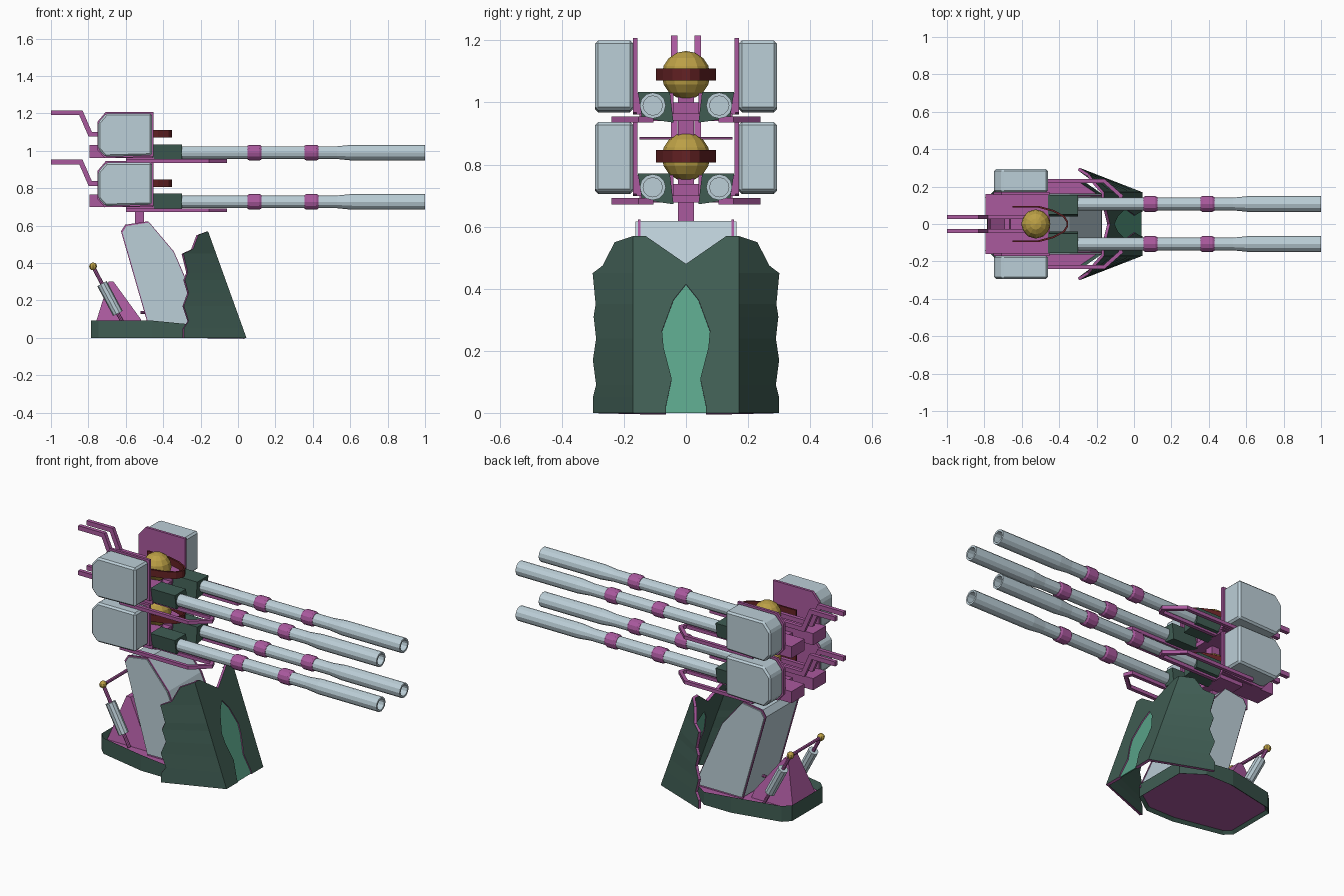
import bpy, bmesh, math
from mathutils import Vector

if "Cube" in bpy.data.objects:
    bpy.data.objects.remove(bpy.data.objects["Cube"])


def material(name, rgb):
    m = bpy.data.materials.new(name)
    m.diffuse_color = (*rgb, 1)
    m.use_nodes = True
    m.node_tree.nodes["Principled BSDF"].inputs["Base Color"].default_value = m.diffuse_color
    return m


STEEL = material("pale_steel", (0.50, 0.62, 0.68))
PURPLE = material("purple", (0.40, 0.10, 0.34))
GREEN = material("dark_green", (0.05, 0.108, 0.086))
TEAL = material("bright_green", (0.10, 0.36, 0.245))
GOLD = material("gold", (0.50, 0.35, 0.06))
RED = material("dark_red", (0.13, 0.016, 0.018))


def finish(bm, name, *mats):
    bmesh.ops.recalc_face_normals(bm, faces=bm.faces)
    me = bpy.data.meshes.new(name)
    bm.to_mesh(me)
    bm.free()
    for m in mats:
        me.materials.append(m)
    ob = bpy.data.objects.new(name, me)
    bpy.context.collection.objects.link(ob)
    return ob


def prism_bm(pts, a, b, axis):
    """Extrude a flat outline along one axis from a to b."""
    place = {'x': lambda p, t: (t, p[0], p[1]),
             'y': lambda p, t: (p[0], t, p[1]),
             'z': lambda p, t: (p[0], p[1], t)}[axis]
    bm = bmesh.new()
    lo = [bm.verts.new(place(p, a)) for p in pts]
    hi = [bm.verts.new(place(p, b)) for p in pts]
    n = len(pts)
    bm.faces.new(lo)
    bm.faces.new(hi[::-1])
    for i in range(n):
        bm.faces.new((lo[i], lo[(i + 1) % n], hi[(i + 1) % n], hi[i]))
    return bm


def prism(name, pts, a, b, mat, axis='y'):
    return finish(prism_bm(pts, a, b, axis), name, mat)


def box(name, x0, x1, y0, y1, z0, z1, mat):
    return prism(name, [(x0, z0), (x1, z0), (x1, z1), (x0, z1)], y0, y1, mat)


def strip(path, w):
    """Outline of a mitred band of width w following a 2D path."""
    path = [Vector(p) for p in path]
    left, right = [], []
    for i, p in enumerate(path):
        d0 = (p - path[max(i - 1, 0)]).normalized()
        d1 = (path[min(i + 1, len(path) - 1)] - p).normalized()
        d0, d1 = (d0 if d0.length else d1), (d1 if d1.length else d0)
        n = (Vector((-d0.y, d0.x)) + Vector((-d1.y, d1.x))).normalized()
        n *= w / 2 / max(n.dot(Vector((-d0.y, d0.x))), 0.5)
        left.append(p + n)
        right.append(p - n)
    return left + right[::-1]


def scaled(pts, d):
    """Grow an outline outward by about d around its centre."""
    cx = sum(p[0] for p in pts) / len(pts)
    cz = sum(p[1] for p in pts) / len(pts)
    hx = max(abs(p[0] - cx) for p in pts)
    hz = max(abs(p[1] - cz) for p in pts)
    return [(cx + (x - cx) * (1 + d / hx), cz + (z - cz) * (1 + d / hz)) for x, z in pts]


def lathe(name, profile, y, z, mat, n=12):
    """Revolve (x, radius) around an axis parallel to x."""
    bm = bmesh.new()
    rings = [[bm.verts.new((x, y + r * math.cos(2 * math.pi * k / n),
                            z + r * math.sin(2 * math.pi * k / n)))
              for k in range(n)] for x, r in profile]
    for r0, r1 in zip(rings, rings[1:]):
        for k in range(n):
            bm.faces.new((r0[k], r0[(k + 1) % n], r1[(k + 1) % n], r1[k]))
    bm.faces.new(rings[0])
    bm.faces.new(rings[-1])
    return finish(bm, name, mat)


def rod(name, p, q, r, mat, n=8):
    p, q = Vector(p), Vector(q)
    bm = bmesh.new()
    bmesh.ops.create_cone(bm, cap_ends=True, segments=n, radius1=r, radius2=r, depth=(q - p).length)
    rot = (q - p).to_track_quat('Z', 'Y')
    for v in bm.verts:
        v.co = rot @ v.co + (p + q) / 2
    return finish(bm, name, mat)


def ball(name, c, r, mat, u=12, v=8):
    bm = bmesh.new()
    bmesh.ops.create_uvsphere(bm, u_segments=u, v_segments=v, radius=r)
    bmesh.ops.translate(bm, verts=bm.verts, vec=c)
    return finish(bm, name, mat)


# Two stacked gun tiers
BARREL = [(-0.32, 0.034), (0.53, 0.034), (0.61, 0.042), (1.0, 0.042), (1.0, 0.031), (0.88, 0.031)]
for tier, dz in (("upper", 0.0), ("lower", -0.263)):
    for side, s in (("front", -1), ("rear", 1)):
        nm = f"{tier}_{side}_"
        y, z = 0.107 * s, 0.99 + dz
        # barrel with collars, and its holder
        lathe(nm + "barrel", BARREL, y, z, STEEL)
        for i, x in enumerate((0.05, 0.355)):
            lathe(nm + f"collar_{i}", [(x, 0.036), (x + 0.01, 0.042), (x + 0.065, 0.042), (x + 0.075, 0.036)],
                  y, z, PURPLE)
        prism(nm + "holder", [(0.052 * s, 1.034 + dz), (0.155 * s, 1.034 + dz),
                              (0.142 * s, 0.95 + dz), (0.04 * s, 0.935 + dz)], -0.46, -0.3, GREEN, 'x')
        # receiver behind the barrel
        box(nm + "receiver", -0.795, -0.455, 0.04 * s, 0.16 * s, 0.962 + dz, 1.03 + dz, PURPLE)
        # ammunition case with chamfered back and a purple backing plate
        case = [(-0.46, 0.975), (-0.46, 1.2), (-0.705, 1.2), (-0.748, 1.15), (-0.748, 1.01), (-0.71, 0.968)]
        case = [(x, zz + dz) for x, zz in case]
        b = prism(nm + "ammo_case", case, 0.17 * s, 0.293 * s, STEEL)
        bev = b.modifiers.new("edge", 'BEVEL')
        bev.width, bev.segments = 0.01, 1
        prism(nm + "case_backing", scaled(case, 0.007), 0.156 * s, 0.171 * s, PURPLE)
        # guard rail bending in under the barrel
        rail = [(-0.6, 0.23 * s), (-0.16, 0.23 * s), (-0.07, 0.15 * s), (-0.085, 0.115 * s), (-0.45, 0.115 * s)]
        prism(nm + "guard_rail", strip(rail, 0.02), 0.935 + dz, 0.955 + dz, PURPLE, 'z')
        # cranked handle at the back
        grip = [(-1.0, 1.203), (-0.84, 1.203), (-0.79, 1.088), (-0.58, 1.088)]
        prism(nm + "handle", strip([(x, zz + dz) for x, zz in grip], 0.026), 0.027 * s, 0.049 * s, PURPLE)
    # bridge, sensor ball and red visor band
    box(tier + "_bridge", -0.66, -0.46, -0.045, 0.045, 0.962 + dz, 1.0 + dz, PURPLE)
    box(tier + "_under_plate", -0.6, -0.45, -0.15, 0.15, 0.94 + dz, 0.964 + dz, PURPLE)
    ball(tier + "_sensor_ball", (-0.525, 0, 1.088 + dz), 0.078, GOLD)
    half = [(-0.65, 0.092), (-0.51, 0.092), (-0.43, 0.07), (-0.375, 0.04), (-0.357, 0.012)]
    band = half + [(x, -y) for x, y in half[::-1]]
    prism(tier + "_visor_band", strip(band, 0.01), 1.07 + dz, 1.11 + dz, RED, 'z')

# Central post and thin cross wire
box("post", -0.552, -0.503, -0.025, 0.025, 0.58, 1.02, PURPLE)
rod("cross_wire", (-0.6, -0.15, 0.885), (-0.6, 0.15, 0.885), 0.004, PURPLE, 6)

# Leaning neck with trimmed side plates
neck = [(-0.475, 0.06), (-0.62, 0.565), (-0.598, 0.6), (-0.478, 0.618), (-0.345, 0.46),
        (-0.28, 0.31), (-0.17, 0.06)]
prism("neck", neck, -0.148, 0.148, STEEL)
for side, s in (("front", -1), ("rear", 1)):
    prism(f"neck_{side}_trim", scaled(neck, 0.007), 0.147 * s, 0.155 * s, PURPLE)
    prism(f"neck_{side}_plate", scaled(neck, -0.003), 0.154 * s, 0.162 * s, STEEL)
rod("neck_peg", (-0.52, 0, 0.135), (-0.45, 0, 0.135), 0.008, PURPLE)

# Front armour: flat notched middle, wavy swept sides, cut-out window
rows = [(0, -0.29), (0.05, -0.29), (0.09, -0.264), (0.17, -0.29), (0.24, -0.264),
        (0.31, -0.284), (0.35, -0.268), (0.45, -0.292)]
window = [(0.04, 0.365), (0.077, 0.265), (0.072, 0.21), (0.046, 0.11), (0.065, 0.02), (0.065, 0)]


def front_x(z):
    return 0.045 - 0.36 * z


bm = bmesh.new()
for s in (-1, 1):
    def v(y, z):
        return bm.verts.new((front_x(z), y * s, z))
    inner = [v(0.17, z) for z, _ in rows]
    outer = [bm.verts.new((x, s * (0.3 - (x + 0.29) * 0.4), z)) for z, x in rows]
    top = v(0.17, 0.57)
    for i in range(len(rows) - 1):
        bm.faces.new((inner[i], outer[i], outer[i + 1], inner[i + 1]))
    crest = [bm.verts.new(p) for p in ((-0.24, 0.268 * s, 0.475), (-0.212, 0.23 * s, 0.55))]
    bm.faces.new([inner[-1], outer[-1]] + crest + [top])
    bm.faces.new(inner + [top] + [v(y, z) for y, z in [(0.13, 0.57), (0, 0.48), (0, 0.415)] + window])
bmesh.ops.remove_doubles(bm, verts=bm.verts, dist=0.0005)
armour = finish(bm, "front_armour", GREEN, PURPLE)
if sum(p.normal.x * p.area for p in armour.data.polygons) < 0:
    armour.data.flip_normals()
sol = armour.modifiers.new("thickness", 'SOLIDIFY')
sol.thickness, sol.offset, sol.material_offset_rim = 0.016, -1, 1

# Bright panel set into the armour window
outline = [(0, 0.415)] + window + [(-y, z) for y, z in window[::-1]]
bm = prism_bm(outline, 0, 0.008, 'x')
for p in bm.verts:
    p.co.x += front_x(p.co.z) - 0.014
finish(bm, "armour_window_panel", TEAL)

# Base tray with purple floor and underside
half = [(-0.785, 0.14), (-0.745, 0.18), (-0.46, 0.24), (-0.285, 0.24), (-0.17, 0.16)]
bm = prism_bm(half + [(x, -y) for x, y in half[::-1]], 0, 0.092, 'z')
for p in bm.verts:
    if p.co.z > 0.05 and p.co.x > -0.4:
        p.co.z = 0.075
bmesh.ops.recalc_face_normals(bm, faces=bm.faces)
for f in [f for f in bm.faces if abs(f.normal.z) > 0.9]:
    up = f.normal.z > 0
    bmesh.ops.inset_region(bm, faces=[f], thickness=0.018)
    for p in f.verts:
        p.co.z = 0.05 if up else 0.015
    f.material_index = 1
finish(bm, "base_tray", GREEN, PURPLE)

# Rear wedge bracket with ribs
wedge = [(-0.77, 0.05), (-0.692, 0.3), (-0.665, 0.3), (-0.52, 0.1), (-0.5, 0.05)]
bm = prism_bm(wedge, -0.11, 0.11, 'y')
for p in bm.verts:
    if p.co.z > 0.2:
        p.co.y *= 0.4
finish(bm, "wedge_bracket", PURPLE)

# Pistons with ball joints and a crossbar
for side, s in (("front", -1), ("rear", 1)):
    y = 0.14 * s
    rod(f"{side}_piston_rod", (-0.775, y, 0.38), (-0.605, y, 0.06), 0.01, PURPLE)
    rod(f"{side}_piston", (-0.727, y, 0.29), (-0.642, y, 0.13), 0.029, STEEL, 10)
    ball(f"{side}_ball_joint", (-0.775, y, 0.382), 0.021, GOLD, 8, 6)
rod("piston_crossbar", (-0.775, -0.14, 0.38), (-0.775, 0.14, 0.38), 0.009, PURPLE)
